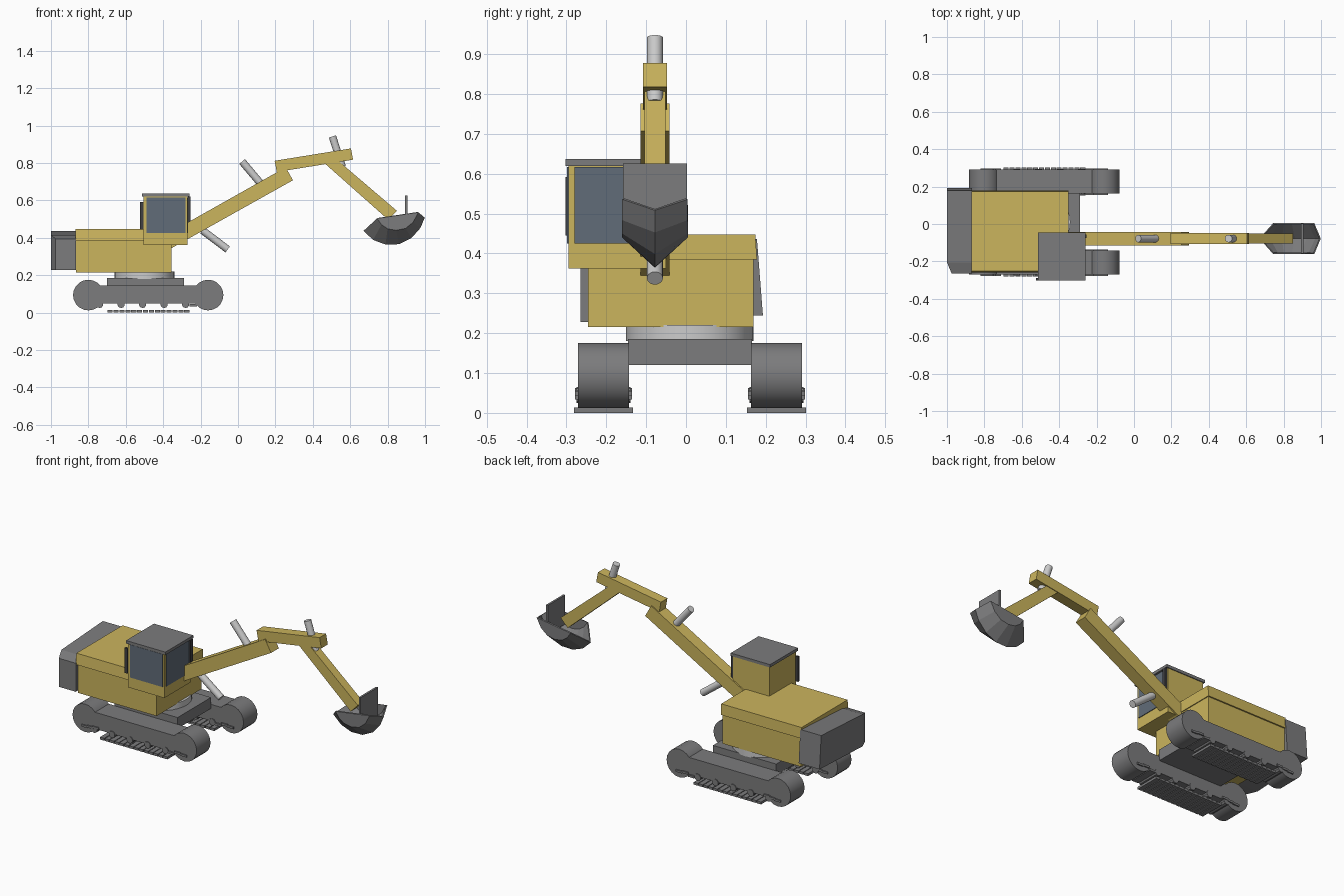
import bpy, bmesh, math
from mathutils import Vector

if "Cube" in bpy.data.objects:
    bpy.data.objects.remove(bpy.data.objects["Cube"])


def material(name, rgb):
    m = bpy.data.materials.new(name)
    m.diffuse_color = (*rgb, 1)
    m.use_nodes = True
    m.node_tree.nodes["Principled BSDF"].inputs["Base Color"].default_value = m.diffuse_color
    return m


YELLOW = material("yellow_paint", (0.60, 0.46, 0.11))
DARK = material("dark_steel", (0.2, 0.2, 0.205))
GLASS = material("tinted_glass", (0.12, 0.15, 0.19))
BLACK = material("black_trim", (0.05, 0.05, 0.055))


def finish(name, bm, mat=None):
    bmesh.ops.recalc_face_normals(bm, faces=bm.faces)
    me = bpy.data.meshes.new(name)
    bm.to_mesh(me)
    bm.free()
    ob = bpy.data.objects.new(name, me)
    bpy.context.collection.objects.link(ob)
    if mat:
        me.materials.append(mat)
    return ob


def loft(name, rings, mat=None, caps=True):
    """Skin a list of closed rings of points."""
    bm = bmesh.new()
    rows = [[bm.verts.new(p) for p in r] for r in rings]
    n = len(rows[0])
    for a, b in zip(rows, rows[1:]):
        for i in range(n):
            j = (i + 1) % n
            bm.faces.new((a[i], a[j], b[j], b[i]))
    if caps:
        bm.faces.new(rows[0])
        bm.faces.new(rows[-1])
    return finish(name, bm, mat)


def prism(name, pts, y0, y1, mat=None):
    """Extrude an xz profile along y."""
    return loft(name, [[(x, y, z) for x, z in pts] for y in (y0, y1)], mat)


def box(name, x0, x1, y0, y1, z0, z1, mat=None):
    return prism(name, [(x0, z0), (x1, z0), (x1, z1), (x0, z1)], y0, y1, mat)


def rod(name, a, b, r, sides, mat=None):
    """Cylinder between two points."""
    a, b = Vector(a), Vector(b)
    bm = bmesh.new()
    bmesh.ops.create_cone(bm, cap_ends=True, segments=sides, radius1=r,
                          radius2=r, depth=(b - a).length)
    ob = finish(name, bm, mat)
    ob.location = (a + b) / 2
    ob.rotation_mode = 'QUATERNION'
    ob.rotation_quaternion = (b - a).to_track_quat('Z', 'Y')
    for p in ob.data.polygons:
        p.use_smooth = len(p.vertices) == 4 and sides > 16
    return ob


# Crawler tracks, one per side
for side, yc in (("right", -0.207), ("left", 0.227)):
    y0, y1 = yc - 0.064, yc + 0.064
    s0, s1 = yc - 0.074, yc + 0.074
    for end, x in (("rear", -0.80), ("front", -0.16)):
        rod(f"{side}_{end}_drum", (x, y0, 0.094), (x, y1, 0.094), 0.082, 20, DARK)
    prism(f"{side}_track_frame", [(-0.76, 0.048), (-0.20, 0.048), (-0.20, 0.145), (-0.76, 0.145)],
          y0, y1, DARK)
    for i in range(5):
        x = -0.74 + i * 0.115
        rod(f"{side}_roller_{i}", (x, y0 - 0.004, 0.045), (x, y1 + 0.004, 0.045), 0.02, 10, DARK)
    for i in range(14):
        x = -0.697 + i * 0.0315
        box(f"{side}_shoe_{i}", x, x + 0.027, s0, s1, 0, 0.014, DARK)
    # Stray link plates across the drums
    for k, (x, z) in enumerate(((-0.80, 0.048), (-0.765, 0.052), (-0.73, 0.057),
                                (-0.16, 0.048), (-0.20, 0.052), (-0.24, 0.04))):
        box(f"{side}_link_{k}", x - 0.02, x + 0.02, s0 + 0.003, s1 - 0.003, z - 0.006, z + 0.006, DARK)

# Undercarriage and slewing ring
box("undercarriage", -0.70, -0.29, -0.145, 0.165, 0.12, 0.185, DARK)
rod("slewing_ring", (-0.50, 0.01, 0.18), (-0.50, 0.01, 0.22), 0.16, 32)

# Upper body with overhanging hood
box("body", -0.865, -0.355, -0.246, 0.17, 0.215, 0.39, YELLOW)
hood = []
for y0, y1, z in ((-0.26, 0.178, 0.385), (-0.252, 0.174, 0.448)):
    hood.append([(-0.87, y0, z), (-0.35, y0, z), (-0.35, y1, z), (-0.87, y1, z)])
loft("hood", hood, YELLOW)

# Counterweight, tapered toward the cab side
loft("counterweight", [
    [(-0.975, -0.265, 0.228), (-0.865, -0.265, 0.228), (-0.865, -0.265, 0.395), (-0.975, -0.265, 0.395)],
    [(-1.0, -0.205, 0.228), (-0.865, -0.205, 0.228), (-0.865, -0.205, 0.415), (-1.0, -0.205, 0.415)],
    [(-1.0, 0.193, 0.245), (-0.865, 0.193, 0.245), (-0.865, 0.178, 0.437), (-1.0, 0.178, 0.437)],
], DARK)

# Cab
box("cab", -0.505, -0.27, -0.295, -0.05, 0.362, 0.62, YELLOW)
box("cab_roof", -0.513, -0.258, -0.303, -0.045, 0.62, 0.637, DARK)
box("side_window", -0.49, -0.28, -0.299, -0.29, 0.425, 0.617, GLASS)
box("front_window", -0.28, -0.266, -0.28, -0.065, 0.425, 0.617, GLASS)
box("door_handrail", -0.523, -0.505, -0.302, -0.29, 0.445, 0.592, BLACK)
box("front_handrail", -0.266, -0.254, -0.075, -0.055, 0.43, 0.62, BLACK)

# Boom, upper arm and stick
YC = -0.078
for name, pts, w in (
    ("boom", [(-0.355, 0.345), (0.294, 0.708), (0.255, 0.777), (-0.394, 0.412)], 0.036),
    ("upper_arm", [(0.207, 0.752), (0.615, 0.818), (0.604, 0.878), (0.196, 0.812)], 0.03),
    ("stick", [(0.45, 0.81), (0.803, 0.497), (0.849, 0.545), (0.515, 0.83)], 0.026),
):
    prism(name, pts, YC - w, YC + w, YELLOW)

# Hydraulic cylinders
for name, (x0, z0, x1, z1) in (
    ("boom_cylinder", (-0.19, 0.44, -0.055, 0.338)),
    ("arm_cylinder", (0.022, 0.808, 0.13, 0.68)),
    ("stick_cylinder", (0.505, 0.942, 0.557, 0.78)),
):
    rod(name, (x0, YC, z0), (x1, YC, z1), 0.02, 20)

# Bucket: keeled scoop, open on top, with a wall thickness
keel = [(0.674, 0.44), (0.725, 0.392), (0.79, 0.368), (0.86, 0.370), (0.925, 0.402), (0.972, 0.455), (0.995, 0.51)]
edge = [(0.745, 0.505), (0.768, 0.472), (0.80, 0.450), (0.845, 0.442), (0.895, 0.452), (0.935, 0.485), (0.962, 0.537)]
bm = bmesh.new()
mid = [bm.verts.new((x, YC, z)) for x, z in keel]
for s in (-1, 1):
    rim = [bm.verts.new((x, YC + s * 0.079, z)) for x, z in edge]
    for i in range(6):
        bm.faces.new((mid[i], mid[i + 1], rim[i + 1], rim[i]))
    bm.faces.new(rim)
bucket = finish("bucket", bm, DARK)
wall = bucket.modifiers.new("wall", 'SOLIDIFY')
wall.thickness = 0.008
wall.offset = 0

# Bucket back plate
box("bucket_plate", 0.893, 0.905, YC - 0.08, YC + 0.08, 0.455, 0.626, DARK)
